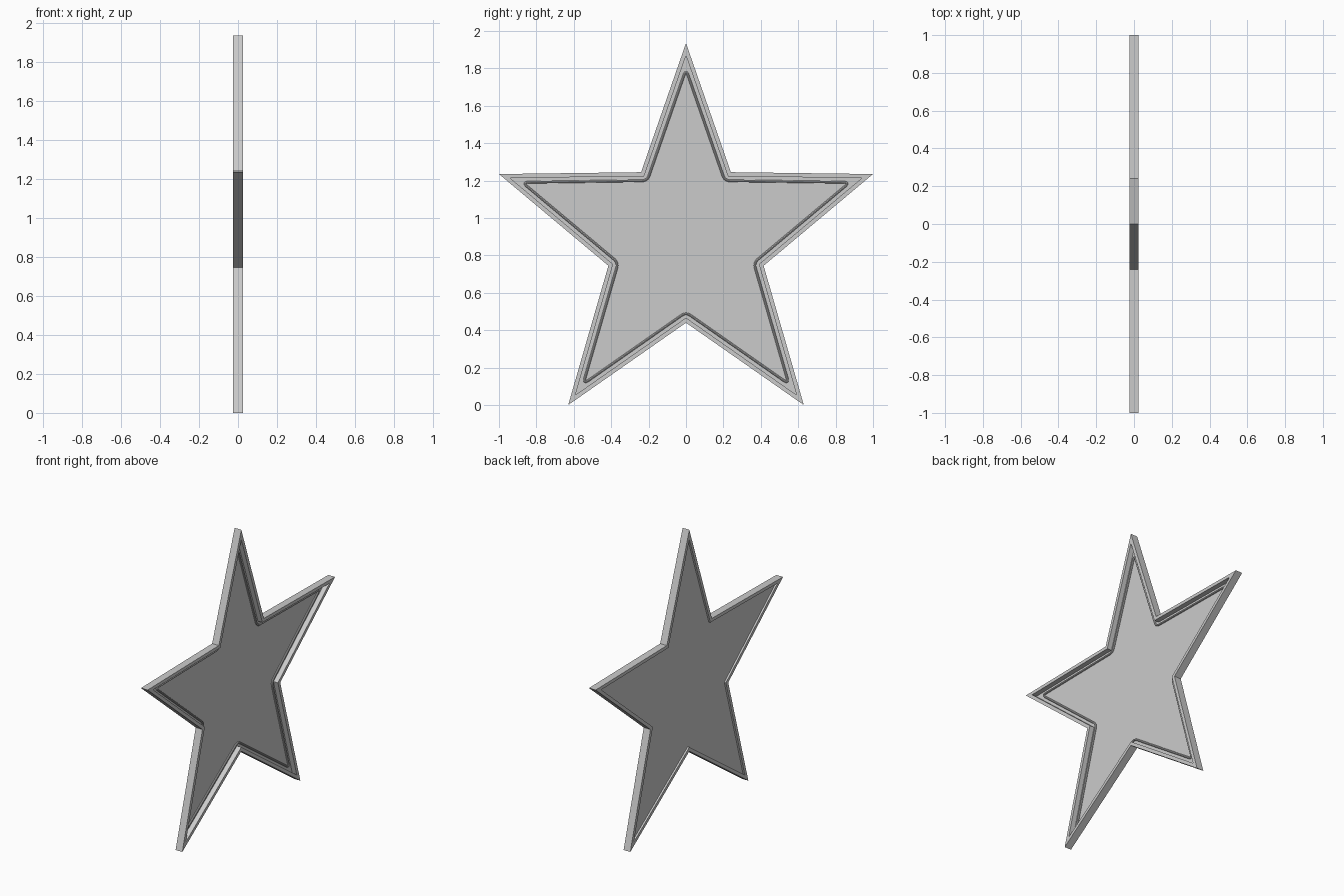
import bpy, bmesh
from mathutils import Vector

cube = bpy.data.objects.get("Cube")
if cube:
    bpy.data.objects.remove(cube, do_unlink=True)

HALF = 0.025          # half thickness of the rim
RIM = 0.022           # width of the rim
PANEL_BACK, PANEL_FRONT = -0.013, -0.008
TUBE = 0.0065

grey = bpy.data.materials.new("light_grey")
grey.use_nodes = True
colour = (0.6, 0.6, 0.6, 1)
grey.diffuse_color = colour
grey.node_tree.nodes["Principled BSDF"].inputs["Base Color"].default_value = colour

# Right half of the star in (y, z), mirrored for the other half
half = [(0.24, 1.245), (1.0, 1.235), (0.415, 0.745), (0.63, 0.0)]
star = [Vector(p) for p in
        [(0, 1.935)] + half + [(0, 0.44)] + [(-y, z) for y, z in reversed(half)]]


def inset(points, d):
    """Mitred inward offset of a clockwise outline."""
    result = []
    for i, p in enumerate(points):
        a = (p - points[i - 1]).normalized()
        b = (points[(i + 1) % len(points)] - p).normalized()
        na, nb = Vector((a.y, -a.x)), Vector((b.y, -b.x))
        result.append(p + (na + nb) * d / (1 + na.dot(nb)))
    return result


def rounded(points, cuts, steps=8):
    """Round the corners, alternating between tip and valley cuts."""
    result = []
    for i, p in enumerate(points):
        c = cuts[i % 2]
        a = p + (points[i - 1] - p).normalized() * c
        b = p + (points[(i + 1) % len(points)] - p).normalized() * c
        for s in range(steps + 1):
            t = s / steps
            result.append(a * (1 - t) ** 2 + p * 2 * t * (1 - t) + b * t ** 2)
    return result


def finish(name, bm):
    bmesh.ops.recalc_face_normals(bm, faces=bm.faces)
    mesh = bpy.data.meshes.new(name)
    bm.to_mesh(mesh)
    bm.free()
    mesh.materials.append(grey)
    obj = bpy.data.objects.new(name, mesh)
    bpy.context.collection.objects.link(obj)
    return obj


def ring(bm, points, x):
    return [bm.verts.new((x, p.x, p.y)) for p in points]


def bridge(bm, a, b):
    n = len(a)
    for i in range(n):
        j = (i + 1) % n
        bm.faces.new((a[i], a[j], b[j], b[i]))


# Raised rim: a closed rectangular section around the star
bm = bmesh.new()
inner = inset(star, RIM)
loops = [ring(bm, star, -HALF), ring(bm, star, HALF),
         ring(bm, inner, HALF), ring(bm, inner, -HALF)]
for k in range(4):
    bridge(bm, loops[k], loops[(k + 1) % 4])
finish("star_rim", bm)

# Thin panel recessed on both sides
bm = bmesh.new()
back, front = ring(bm, inner, PANEL_BACK), ring(bm, inner, PANEL_FRONT)
bridge(bm, back, front)
bm.faces.new(back)
bm.faces.new(front)
finish("star_panel", bm)

# Slim tube following the rim, lying on the panel
path = rounded(inset(star, 0.046), (0.035, 0.03))
curve = bpy.data.curves.new("star_tube", "CURVE")
curve.dimensions = "3D"
curve.bevel_depth = TUBE
curve.bevel_resolution = 2
spline = curve.splines.new("POLY")
spline.points.add(len(path) - 1)
for point, p in zip(spline.points, path):
    point.co = (PANEL_FRONT + TUBE * 0.9, p.x, p.y, 1)
spline.use_cyclic_u = True
curve.materials.append(grey)
tube = bpy.data.objects.new("star_tube", curve)
bpy.context.collection.objects.link(tube)
bpy.ops.object.select_all(action="DESELECT")
bpy.context.view_layer.objects.active = tube
tube.select_set(True)
bpy.ops.object.convert(target="MESH")
bpy.ops.object.shade_smooth_by_angle()
